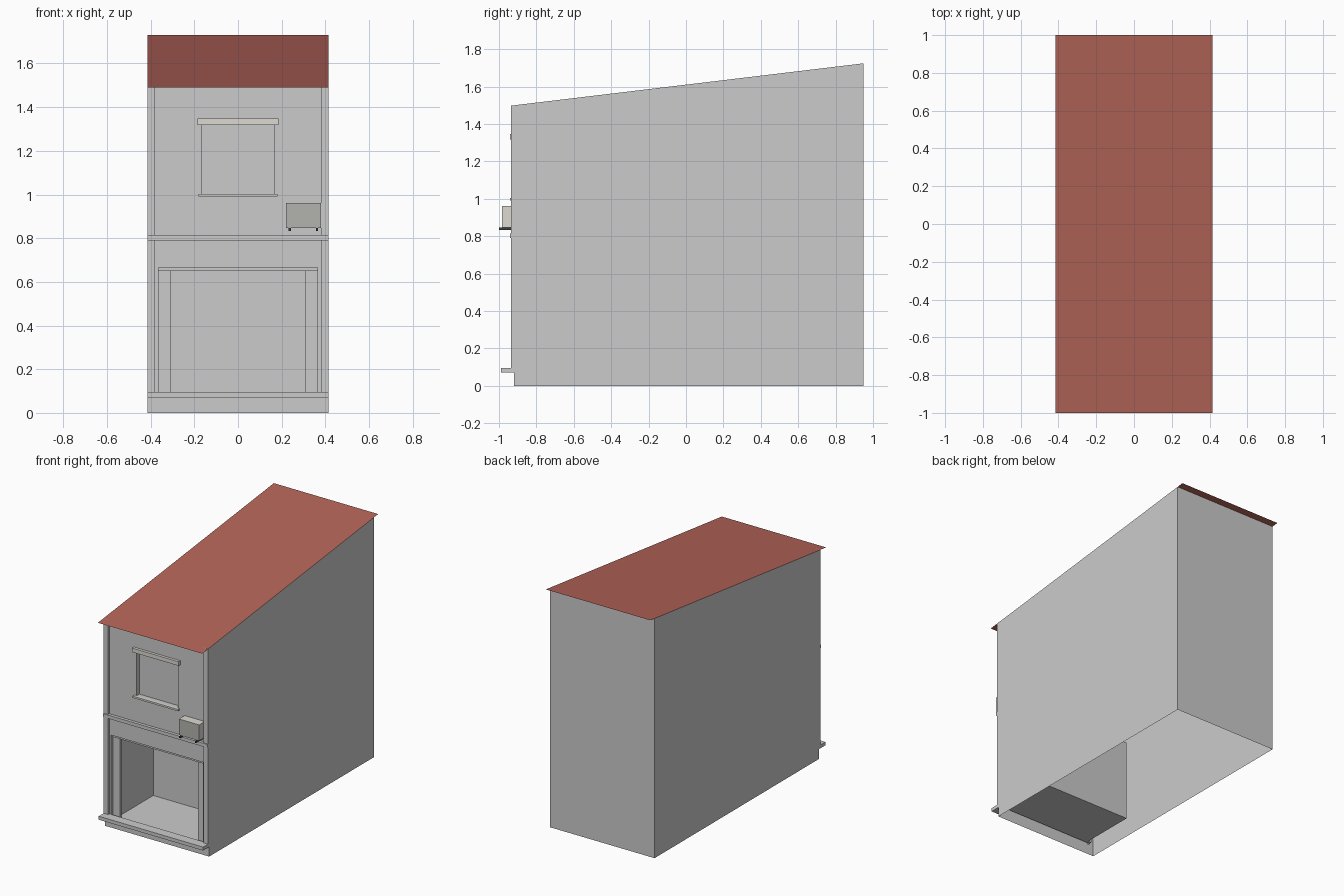
import bpy

if "Cube" in bpy.data.objects:
    bpy.data.objects.remove(bpy.data.objects["Cube"])


def mat(name, rgb):
    m = bpy.data.materials.new(name)
    m.diffuse_color = (*rgb, 1)
    m.use_nodes = True
    m.node_tree.nodes["Principled BSDF"].inputs["Base Color"].default_value = m.diffuse_color
    return m


def mesh(name, quads, material=None):
    """Object from a list of quads, each four corner points."""
    verts = [p for q in quads for p in q]
    faces = [tuple(range(4 * i, 4 * i + 4)) for i in range(len(quads))]
    me = bpy.data.meshes.new(name)
    me.from_pydata(verts, [], faces)
    ob = bpy.data.objects.new(name, me)
    bpy.context.collection.objects.link(ob)
    if material:
        me.materials.append(material)
    return ob


def front(x0, x1, z0, z1, y):
    """Quad facing -y."""
    return [(x0, y, z0), (x1, y, z0), (x1, y, z1), (x0, y, z1)]


def box(name, x0, x1, y0, y1, z0, z1, material=None):
    bpy.ops.mesh.primitive_cube_add(size=1, location=((x0 + x1) / 2, (y0 + y1) / 2, (z0 + z1) / 2))
    ob = bpy.context.object
    ob.name = name
    ob.scale = (x1 - x0, y1 - y0, z1 - z0)
    bpy.ops.object.transform_apply(location=False, rotation=False, scale=True)
    if material:
        ob.data.materials.append(material)
    return ob


def recess(x0, x1, z0, z1, y0, y1):
    """Inside faces of a pocket open towards -y: floor, ceiling, sides, back."""
    return [
        [(x0, y0, z0), (x1, y0, z0), (x1, y1, z0), (x0, y1, z0)],
        [(x0, y0, z1), (x0, y1, z1), (x1, y1, z1), (x1, y0, z1)],
        [(x0, y0, z0), (x0, y1, z0), (x0, y1, z1), (x0, y0, z1)],
        [(x1, y0, z0), (x1, y0, z1), (x1, y1, z1), (x1, y1, z0)],
        front(x0, x1, z0, z1, y1),
    ]


def roof_z(y):
    return 1.61 + 0.12 * y


roof_red = mat("roof_red", (0.46, 0.13, 0.10))
beige = mat("beige", (0.72, 0.70, 0.64))
dark_grey = mat("dark_grey", (0.45, 0.45, 0.43))
black = mat("black", (0.05, 0.05, 0.05))

W, F, B = 0.415, -0.92, 0.95      # half width, facade plane, back wall
DW, D0, D1 = 0.365, 0.07, 0.665   # shop opening
WW, W0, W1 = 0.165, 1.0, 1.32     # window opening

# Side and back walls, open underneath
mesh("side_and_back_walls", [
    [(W, F, 0), (W, B, 0), (W, B, roof_z(B)), (W, F, roof_z(F))],
    [(-W, B, 0), (-W, F, 0), (-W, F, roof_z(F)), (-W, B, roof_z(B))],
    [(W, B, 0), (-W, B, 0), (-W, B, roof_z(B)), (W, B, roof_z(B))],
])

# Facade panels around the two openings
mesh("facade", [
    front(-W, W, 0, D0, F),
    front(-W, -DW, D0, D1, F), front(DW, W, D0, D1, F),
    front(-W, W, D1, W0, F),
    front(-W, -WW, W0, W1, F), front(WW, W, W0, W1, F),
    front(-W, W, W1, roof_z(F), F),
])

# Shop room and window pocket
R, RF, RB = 0.338, -0.88, -0.48
mesh("shop_room", recess(-R, R, D0, 0.655, F + 0.02, RB))
mesh("shop_reveal", recess(-DW, DW, D0, D1, F, F + 0.02)[1:4])
mesh("window_recess", recess(-WW, WW, W0, W1, F, F + 0.035))

# Door posts and facade pilasters, both sides
for s, side in ((-1, "left"), (1, "right")):
    a, b = sorted((s * 0.31, s * DW))
    box("door_post_" + side, a, b, F + 0.02, RF, D0, 0.65)
    a, b = sorted((s * 0.38, s * W))
    box("pilaster_" + side, a, b, -0.935, F, 0.07, 1.498)

# Ledges and trims
box("door_header", -DW, DW, F + 0.01, RF, 0.65, D1)
box("front_step", -W, W, -0.99, F, 0.07, 0.095)
box("floor_band", -W, W, -0.942, F, 0.79, 0.815)
box("window_sill", -0.18, 0.18, -0.94, F, 0.99, 1.003, beige)
box("window_lintel", -0.185, 0.185, -0.94, F, 1.318, 1.347, beige)

# Air conditioner on two brackets
box("air_conditioner", 0.22, 0.38, -0.984, F, 0.847, 0.962, beige)
mesh("air_conditioner_grille", [front(0.22, 0.38, 0.847, 0.962, -0.985)], dark_grey)
for x in (0.237, 0.362):
    box("bracket", x - 0.005, x + 0.005, -1.0, F, 0.834, 0.847, black)

# Sloping sheet roof
mesh("roof", [[(-W, -1, roof_z(-1)), (W, -1, roof_z(-1)), (W, 1, roof_z(1)), (-W, 1, roof_z(1))]], roof_red)
